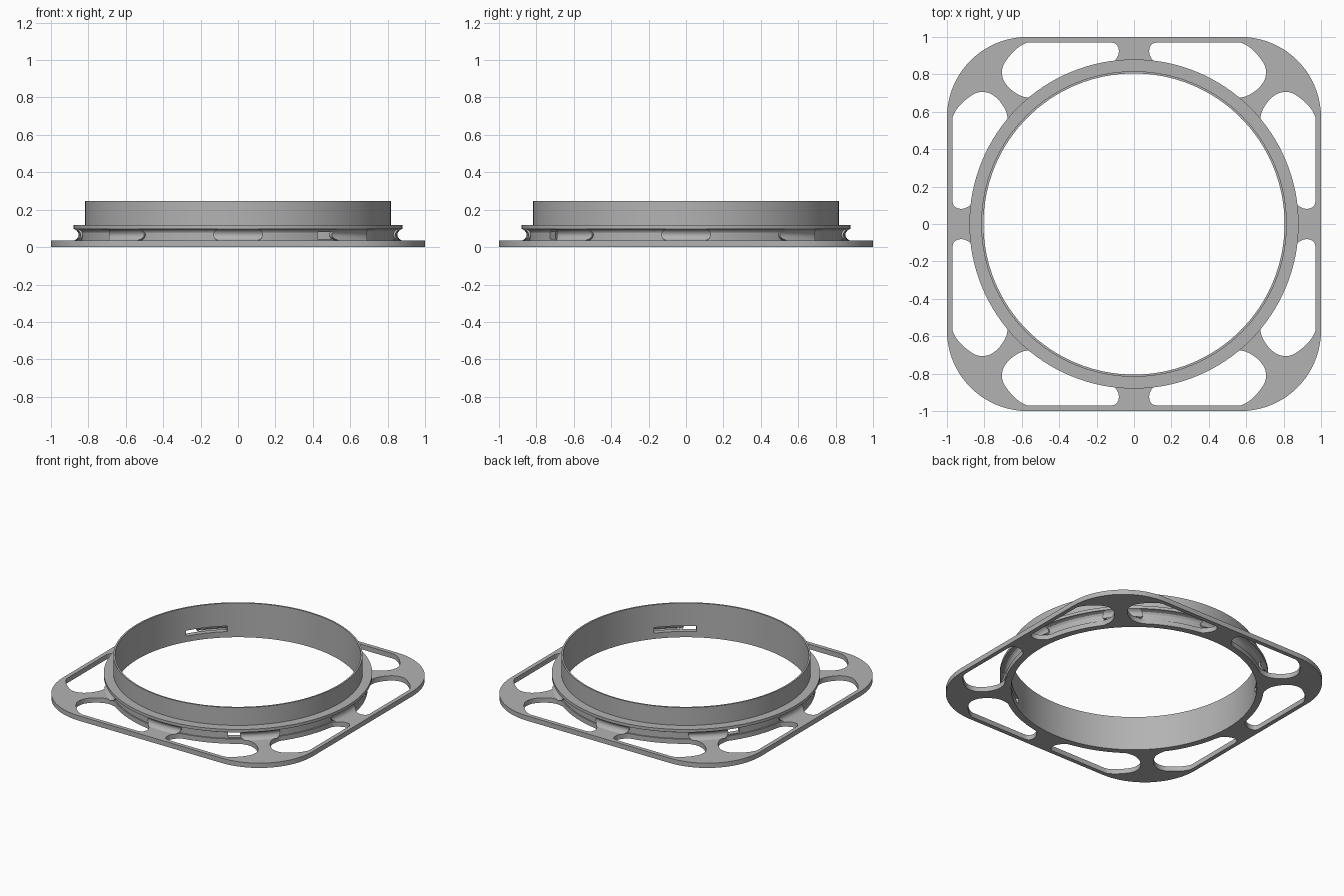
import bpy, bmesh
from math import sin, cos, pi, radians, hypot, atan2

if "Cube" in bpy.data.objects:
    bpy.data.objects.remove(bpy.data.objects["Cube"])

SEG = 128
INNER, PLATE_TOP = 0.805, 0.035

grey = bpy.data.materials.new("plain_grey")
grey.use_nodes = True
grey.diffuse_color = (0.45, 0.45, 0.45, 1)
grey.node_tree.nodes["Principled BSDF"].inputs["Base Color"].default_value = grey.diffuse_color


def add_object(name, data):
    obj = bpy.data.objects.new(name, data)
    bpy.context.collection.objects.link(obj)
    bpy.ops.object.select_all(action='DESELECT')
    obj.select_set(True)
    bpy.context.view_layer.objects.active = obj
    return obj


def finish(obj):
    obj.data.materials.clear()
    obj.data.materials.append(grey)
    bpy.ops.object.shade_smooth_by_angle(angle=radians(30))


def mesh_from(bm, name):
    bmesh.ops.recalc_face_normals(bm, faces=bm.faces)
    mesh = bpy.data.meshes.new(name)
    bm.to_mesh(mesh)
    bm.free()
    return add_object(name, mesh)


def lathe(name, profile):
    """Closed (radius, z) profile revolved about z."""
    bm = bmesh.new()
    rows = [[bm.verts.new((r * cos(a), r * sin(a), z)) for r, z in profile]
            for a in (2 * pi * i / SEG for i in range(SEG))]
    n = len(profile)
    for i in range(SEG):
        a, b = rows[i], rows[(i + 1) % SEG]
        for j in range(n):
            k = (j + 1) % n
            bm.faces.new((a[j], b[j], b[k], a[k]))
    return mesh_from(bm, name)


def arc(cx, cy, r, start, end, steps):
    angles = [start + (end - start) * i / steps for i in range(steps + 1)]
    return [(cx + r * cos(a), cy + r * sin(a)) for a in angles]


def turn(points, a):
    return [(x * cos(a) - y * sin(a), x * sin(a) + y * cos(a)) for x, y in points]


def smooth(points, steps=5):
    """Catmull-Rom curve through the inner points."""
    out = []
    for p0, p1, p2, p3 in zip(points, points[1:], points[2:], points[3:]):
        for i in range(steps):
            t = i / steps
            out.append(tuple(
                0.5 * (2 * b + (c - a) * t + (2 * a - 5 * b + 4 * c - d) * t * t
                       + (3 * b - a - 3 * c + d) * t ** 3)
                for a, b, c, d in zip(p0, p1, p2, p3)))
    return out + [points[-2]]


# Base plate: rounded square with a round hole and eight shaped openings
outline = []
for q in range(4):
    outline += turn(arc(0.57, 0.57, 0.43, 0, pi / 2, 20), q * pi / 2)
hole = arc(0, 0, INNER, 0, 2 * pi, SEG)[:-1]

spoke_end = smooth([(0.16, 0.84), (0.125, 0.845), (0.10, 0.875), (0.084, 0.905),
                    (0.082, 0.935), (0.094, 0.96), (0.12, 0.97), (0.15, 0.97)])
corner_end = smooth([(0.52, 0.97), (0.57, 0.97), (0.63, 0.935), (0.69, 0.865),
                     (0.706, 0.81), (0.69, 0.755), (0.64, 0.705), (0.575, 0.677),
                     (0.502, 0.686), (0.47, 0.71)])
x, y = corner_end[-1]
x0, y0 = spoke_end[0]
rim = arc(0, 0, hypot(x, y), atan2(y, x), atan2(y0, x0), 14)[1:-1]
opening = spoke_end + corner_end + rim

loops = [outline, hole]
for q in range(4):
    loops.append(turn(opening, q * pi / 2))
    loops.append(turn([(-px, py) for px, py in opening], q * pi / 2))

curve = bpy.data.curves.new("base_plate", 'CURVE')
curve.dimensions = '2D'
curve.fill_mode = 'BOTH'
curve.extrude = PLATE_TOP / 2
for pts in loops:
    spline = curve.splines.new('POLY')
    spline.points.add(len(pts) - 1)
    for p, (px, py) in zip(spline.points, pts):
        p.co = (px, py, 0, 1)
    spline.use_cyclic_u = True
plate = add_object("base_plate", curve)
plate.location.z = PLATE_TOP / 2
bpy.ops.object.convert(target='MESH')
plate = bpy.context.object
bm = bmesh.new()
bm.from_mesh(plate.data)
bmesh.ops.remove_doubles(bm, verts=bm.verts, dist=1e-5)
bmesh.ops.recalc_face_normals(bm, faces=bm.faces)
bm.to_mesh(plate.data)
bm.free()
finish(plate)

# Collar: neck, flange and thin upright tube in one profile
collar = lathe("collar", [
    (INNER, PLATE_TOP), (0.842, PLATE_TOP), (0.842, 0.078), (0.85, 0.09),
    (0.866, 0.097), (0.88, 0.097), (0.88, 0.118), (0.817, 0.118),
    (0.817, 0.247), (INNER, 0.247)])

# Two slots through the neck wall
for angle in (-50, 140):
    a = radians(angle)
    bpy.ops.mesh.primitive_cube_add(size=1, location=(0.82 * cos(a), 0.82 * sin(a), 0.062),
                                    rotation=(0, 0, a))
    cutter = bpy.context.object
    cutter.name = "slot_cutter"
    cutter.scale = (0.16, 0.28, 0.04)
    cutter.hide_render = True
    cut = collar.modifiers.new("slot", 'BOOLEAN')
    cut.operation = 'DIFFERENCE'
    cut.solver = 'EXACT'
    cut.object = cutter
    bpy.context.view_layer.objects.active = collar
    bpy.ops.object.modifier_apply(modifier=cut.name)
    bpy.data.objects.remove(cutter)
bpy.ops.object.select_all(action='DESELECT')
collar.select_set(True)
finish(collar)

# Eight support blocks with a hollowed outer face, between plate and flange
ROWS, COLS = 8, 8
bm = bmesh.new()
for s in range(8):
    front, back = [], []
    for i in range(ROWS + 1):
        t = i / ROWS
        bulge = sin(pi * t) ** 0.6 if 0 < t < 1 else 0
        r = 0.878 - 0.026 * bulge
        half = radians(7 + 2 * bulge)
        z = PLATE_TOP + 0.062 * t
        angles = [s * pi / 4 + half * (2 * j / COLS - 1) for j in range(COLS + 1)]
        front.append([bm.verts.new((r * cos(a), r * sin(a), z)) for a in angles])
        back.append([bm.verts.new((0.83 * cos(a), 0.83 * sin(a), z)) for a in angles])
    for i in range(ROWS):
        f0, f1, b0, b1 = front[i], front[i + 1], back[i], back[i + 1]
        for j in range(COLS):
            bm.faces.new((f0[j], f0[j + 1], f1[j + 1], f1[j]))
        for j in (0, COLS):
            bm.faces.new((f0[j], f1[j], b1[j], b0[j]))
finish(mesh_from(bm, "support_blocks"))
